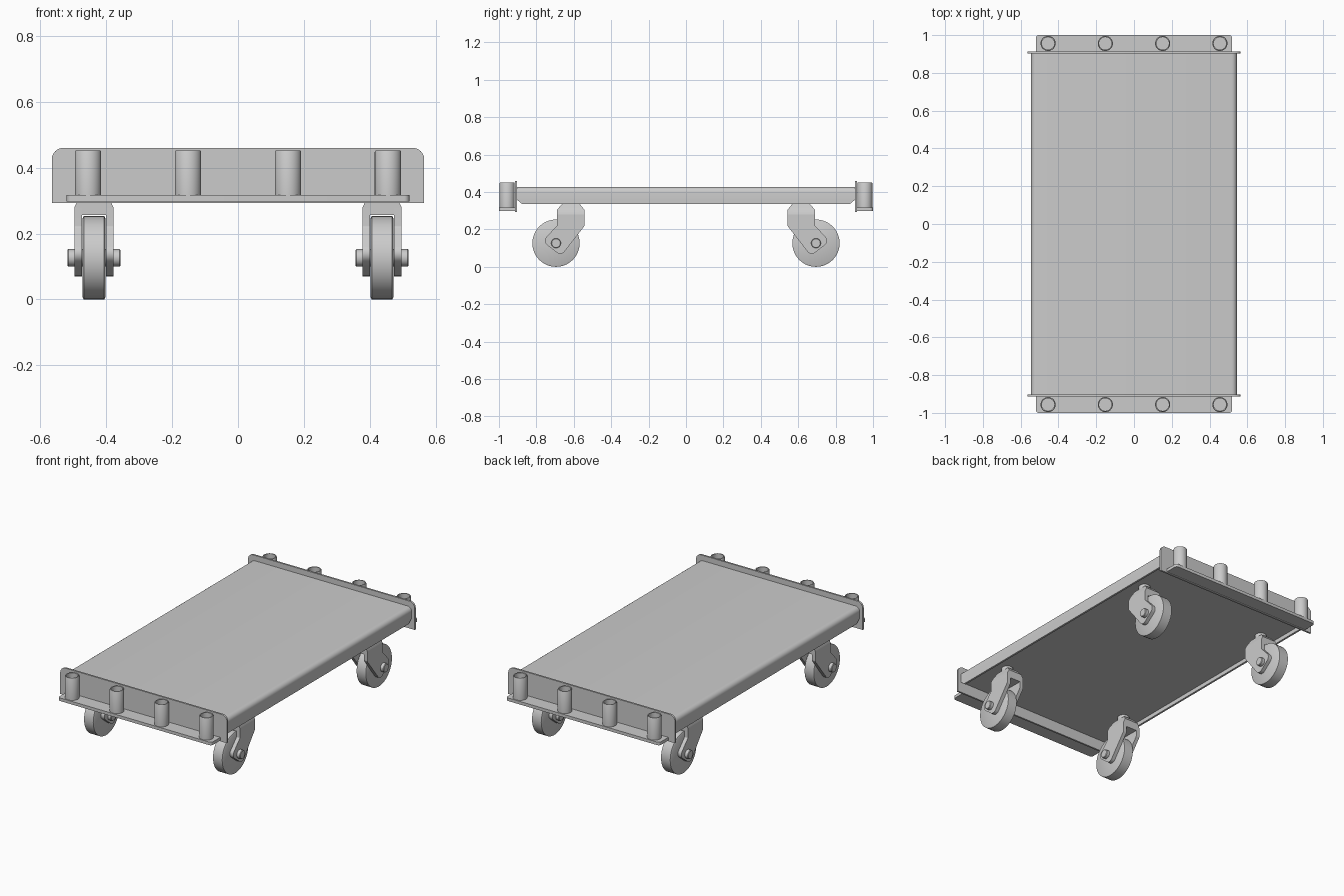
import bpy, bmesh, math
from mathutils import Vector

if "Cube" in bpy.data.objects:
    bpy.data.objects.remove(bpy.data.objects["Cube"])


def finish(name, bm):
    bmesh.ops.recalc_face_normals(bm, faces=bm.faces[:])
    me = bpy.data.meshes.new(name)
    bm.to_mesh(me)
    bm.free()
    ob = bpy.data.objects.new(name, me)
    bpy.context.collection.objects.link(ob)
    bpy.ops.object.select_all(action='DESELECT')
    ob.select_set(True)
    bpy.context.view_layer.objects.active = ob
    bpy.ops.object.shade_smooth_by_angle(angle=math.radians(30))
    return ob


def loft(name, rings, closed=False):
    """Skin a list of equal-length rings; cap the ends unless closed."""
    bm = bmesh.new()
    vs = [[bm.verts.new(p) for p in r] for r in rings]
    n = len(vs[0])
    pairs = list(zip(vs, vs[1:])) + ([(vs[-1], vs[0])] if closed else [])
    for a, b in pairs:
        for i in range(n):
            j = (i + 1) % n
            bm.faces.new((a[i], a[j], b[j], b[i]))
    if not closed:
        bm.faces.new(vs[0])
        bm.faces.new(vs[-1])
    return finish(name, bm)


def prism(name, pts, axis, lo, hi):
    """Extrude a 2D outline along an axis ('x': yz outline, 'y': xz, 'z': xy)."""
    put = {'x': lambda a, b, c: (c, a, b),
           'y': lambda a, b, c: (a, c, b),
           'z': lambda a, b, c: (a, b, c)}[axis]
    return loft(name, [[put(a, b, c) for a, b in pts] for c in (lo, hi)])


def rounded(pts, steps=6):
    """Outline from (u, v, radius) corners, each rounded by an arc."""
    out = []
    for i, (u, v, r) in enumerate(pts):
        p = Vector((u, v))
        if r == 0:
            out.append((u, v))
            continue
        d0 = (Vector(pts[i - 1][:2]) - p).normalized()
        d1 = (Vector(pts[(i + 1) % len(pts)][:2]) - p).normalized()
        half = d0.angle(d1) / 2
        c = p + (d0 + d1).normalized() * (r / math.sin(half))
        s = (p + d0 * (r / math.tan(half)) - c).normalized()
        e = (p + d1 * (r / math.tan(half)) - c).normalized()
        for k in range(steps + 1):
            t = k / steps
            out.append(tuple(c + s.slerp(e, t).normalized() * r))
    return out


def lathe(name, profile, axis, centre, seg=32, closed=False):
    """Spin a (radius, offset) profile about x or z."""
    rings = []
    for r, h in profile:
        ring = []
        for i in range(seg):
            a = 2 * math.pi * i / seg
            c, s = r * math.cos(a), r * math.sin(a)
            q = (h, c, s) if axis == 'x' else (c, s, h)
            ring.append(Vector(centre) + Vector(q))
        rings.append(ring)
    return loft(name, rings, closed)


# Deck with rounded long edges
prism('deck', rounded([(-.545, .36, 0), (-.545, .427, .028),
                       (.545, .427, .028), (.545, .36, 0)]), 'y', -.905, .905)

# Side lips hanging below the deck, corners cut at the ends
for sx, side in ((-1, 'left'), (1, 'right')):
    prism(side + '_deck_lip', [(-.905, .36), (-.875, .335), (.875, .335), (.905, .36)],
          'x', *sorted((sx * .533, sx * .545)))

# End plates, shelves and handle sockets
for sy, end in ((-1, 'front'), (1, 'back')):
    prism(end + '_plate', rounded([(-.565, .293, 0), (-.565, .46, .035),
                                   (.565, .46, .035), (.565, .293, 0)]),
          'y', *sorted((sy * .903, sy * .914)))
    prism(end + '_shelf', rounded([(-.52, sy * .914, 0), (-.52, sy, .016),
                                   (.52, sy, .016), (.52, sy * .914, 0)]), 'z', .298, .317)
    for i in range(4):
        lathe(f'{end}_socket_{i + 1}',
              [(.033, .317), (.04, .317), (.04, .448), (.038, .452), (.033, .452)],
              'z', (-.455 + i * .3033, sy * .956, 0), closed=True)

# Casters
FORK = [(.543, .28, 0), (.543, .218, .015), (.668, .058, .03),
        (.768, .137, .03), (.69, .22, .01), (.69, .28, 0)]
CROWN = [(.256, .059, .543, .69), (.28, .059, .543, .69),
         (.305, .047, .543, .69), (.335, .035, .567, .663)]  # z, half width, y range
for sx, side in ((-1, 'left'), (1, 'right')):
    for sy, end in ((-1, 'front'), (1, 'back')):
        tag = f'{end}_{side}_'
        cx = sx * .437
        hub = (cx, sy * .695, .1265)
        # wheel and axle
        lathe(tag + 'wheel', [(.119, -.035), (.1265, -.031), (.1265, .031), (.119, .035)],
              'x', hub, 40)
        lathe(tag + 'axle', [(.023, -.081), (.026, -.078), (.026, .078), (.023, .081)],
              'x', hub, 24)
        # fork arms, crown and swivel stem
        arm = rounded([(sy * y, z, r) for y, z, r in FORK])
        for k, d in (('outer', sx), ('inner', -sx)):
            prism(tag + k + '_fork_arm', arm, 'x', *sorted((cx + d * .036, cx + d * .059)))
        loft(tag + 'fork_crown', [[(cx - w, sy * a, z), (cx + w, sy * a, z),
                                   (cx + w, sy * b, z), (cx - w, sy * b, z)]
                                  for z, w, a, b in CROWN])
        lathe(tag + 'stem', [(.034, .33), (.034, .362)], 'z', (cx, sy * .615, 0), 24)
